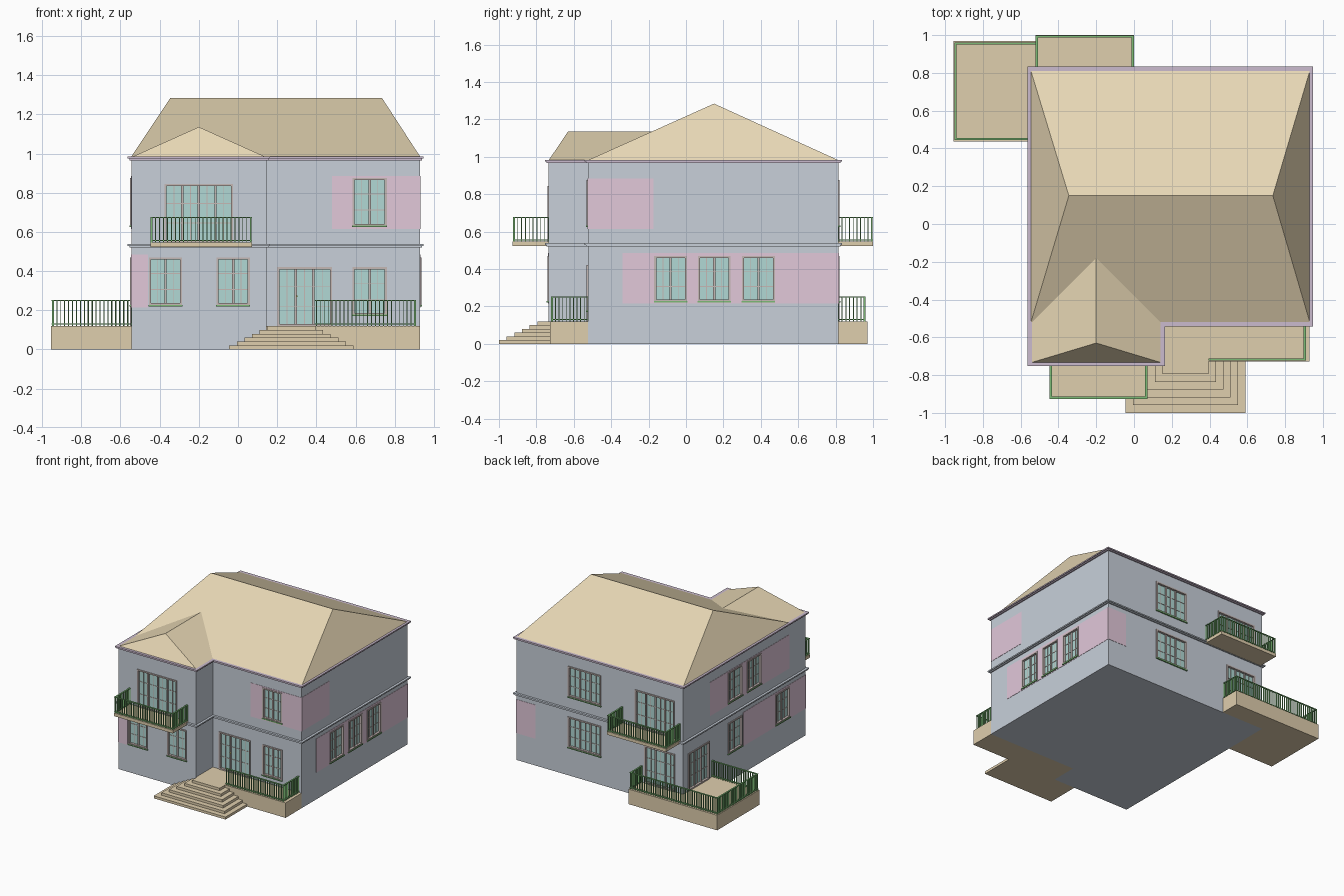
import bpy, bmesh

if "Cube" in bpy.data.objects:
    bpy.data.objects.remove(bpy.data.objects["Cube"])

COLORS = {
    'wall': (0.58, 0.63, 0.70), 'roof': (0.80, 0.68, 0.46), 'base': (0.74, 0.62, 0.42),
    'stone': (0.76, 0.58, 0.70), 'trim': (0.60, 0.50, 0.62), 'glass': (0.44, 0.69, 0.66),
    'frame': (0.56, 0.48, 0.46), 'green': (0.20, 0.50, 0.18), 'brass': (0.85, 0.75, 0.2),
}
MATS = {}
for key, c in COLORS.items():
    MATS[key] = bpy.data.materials.new(key)
    MATS[key].diffuse_color = (*c, 1)


def make(name, bm, color):
    bmesh.ops.recalc_face_normals(bm, faces=bm.faces)
    me = bpy.data.meshes.new(name)
    bm.to_mesh(me)
    bm.free()
    ob = bpy.data.objects.new(name, me)
    bpy.context.collection.objects.link(ob)
    me.materials.append(MATS[color])
    return ob


def box(bm, x0, x1, y0, y1, z0, z1):
    vs = bmesh.ops.create_cube(bm, size=1)['verts']
    for v in vs:
        v.co = ((x0 + x1) / 2 + v.co.x * (x1 - x0), (y0 + y1) / 2 + v.co.y * (y1 - y0),
                (z0 + z1) / 2 + v.co.z * (z1 - z0))


# House outline: main block plus a front wing
X0, XW, X1, YW, Y0, Y1 = -0.545, 0.145, 0.93, -0.735, -0.525, 0.815
# wall id: (axis of the wall normal, outward sign, position)
WALLS = {'wing': ('y', -1, YW), 'front': ('y', -1, Y0), 'back': ('y', 1, Y1),
         'left': ('x', -1, X0), 'right': ('x', 1, X1)}


def wbox(bm, wall, u0, u1, d0, d1, z0, z1):
    """Box in wall coordinates: u along the wall, d outward depth."""
    axis, s, p = WALLS[wall]
    a, b = sorted((p + s * d0, p + s * d1))
    if axis == 'y':
        box(bm, u0, u1, a, b, z0, z1)
    else:
        box(bm, a, b, u0, u1, z0, z1)


def l_slab(bm, o, z0, z1):
    pts = [(X0 - o, YW - o), (XW + o, YW - o), (XW + o, Y0 - o),
           (X1 + o, Y0 - o), (X1 + o, Y1 + o), (X0 - o, Y1 + o)]
    f = bm.faces.new([bm.verts.new((x, y, z0)) for x, y in pts])
    top = bmesh.ops.extrude_face_region(bm, geom=[f])['geom']
    for v in top:
        if isinstance(v, bmesh.types.BMVert):
            v.co.z = z1
    if f.is_valid is False or len(bm.faces) == 7:
        bm.faces.new([v for v in bm.verts if abs(v.co.z - z0) < 1e-6][:6])


# Walls
bm = bmesh.new()
l_slab(bm, 0, 0, 0.975)
walls = make('walls', bm, 'wall')

# Stone panels, laid flush on the walls
bm = bmesh.new()
for wall, u0, u1, z0 in [('front', 0.48, X1, 0.615), ('right', Y0, -0.175, 0.615),
                         ('wing', X0, -0.3, 0.215), ('left', YW, 0.055, 0.215),
                         ('right', -0.34, Y1, 0.215), ('back', 0.76, X1, 0.215),
                         ('left', -0.525, 0.475, 0.615)]:
    if wall == 'wing':
        u1 = -0.46
    wbox(bm, wall, u0, u1, 0, 0.002, z0, z0 + 0.27)
panels = make('stone_panels', bm, 'stone')

# Windows and doors: wall, u range, z range, sash count, has sill
LOW, UP = (0.225, 0.47), (0.63, 0.875)
OPENINGS = [
    ('wing', -0.455, -0.285, *LOW, 2, 1), ('wing', -0.11, 0.06, *LOW, 2, 1),
    ('wing', -0.375, -0.025, 0.545, 0.845, 4, 0),
    ('front', 0.20, 0.48, 0.12, 0.42, 3, 0), ('front', 0.585, 0.76, 0.175, 0.42, 2, 1),
    ('front', 0.585, 0.76, *UP, 2, 1),
    ('right', -0.17, 0.005, *LOW, 2, 1), ('right', 0.063, 0.238, *LOW, 2, 1),
    ('right', 0.30, 0.475, *LOW, 2, 1),
    ('back', 0.18, 0.472, *LOW, 3, 1), ('back', 0.18, 0.472, *UP, 3, 1),
    ('back', -0.47, -0.12, 0.545, 0.845, 4, 0), ('back', -0.475, -0.205, 0.12, 0.42, 3, 0),
    ('left', 0.485, 0.75, 0.12, 0.42, 3, 0), ('left', 0.07, 0.25, *LOW, 2, 1),
    ('left', -0.53, -0.35, *LOW, 2, 1), ('left', 0.07, 0.25, *UP, 2, 1),
    ('left', -0.17, 0.01, *UP, 2, 1),
]
cut, glass, frame, sill = (bmesh.new() for _ in range(4))
T = 0.011
for w, a, b, z0, z1, n, has_sill in OPENINGS:
    wbox(cut, w, a + 0.003, b - 0.003, -0.02, 0.03, z0 + 0.003, z1 - 0.003)
    wbox(glass, w, a + 0.004, b - 0.004, -0.019, -0.012, z0 + 0.004, z1 - 0.004)
    # outer casing
    for u in (a, b - T):
        wbox(frame, w, u, u + T, -0.019, 0.006, z0, z1)
    wbox(frame, w, a + T, b - T, -0.019, 0.006, z1 - T, z1)
    wbox(frame, w, a + T, b - T, -0.019, 0.006, z0, z0 + T)
    # mullions and glazing bars
    step = (b - a - T) / n
    for i in range(n):
        u = a + T / 2 + i * step
        if i:
            wbox(frame, w, u - 0.006, u + 0.006, -0.013, -0.003, z0 + T, z1 - T)
        wbox(frame, w, u + step / 2 - 0.002, u + step / 2 + 0.002, -0.013, -0.008, z0 + T, z1 - T)
    for k in (1, 2):
        z = z0 + (z1 - z0) * k / 3
        wbox(frame, w, a + T, b - T, -0.013, -0.009, z - 0.002, z + 0.002)
    if has_sill:
        wbox(sill, w, a - 0.002, b + 0.002, -0.01, 0.01, z0 - 0.005, z0 + 0.003)
cutter = make('opening_cutter', cut, 'wall')
cutter.hide_render = True
make('window_glass', glass, 'glass')
make('window_frames', frame, 'frame')
make('window_sills', sill, 'green')
for ob in (walls, panels):
    m = ob.modifiers.new('openings', 'BOOLEAN')
    m.object, m.operation, m.solver = cutter, 'DIFFERENCE', 'EXACT'
    bpy.context.view_layer.objects.active = ob
    bpy.ops.object.modifier_apply(modifier=m.name)
bpy.data.objects.remove(cutter)

# Door handle
bm = bmesh.new()
wbox(bm, 'front', 0.297, 0.305, -0.004, 0.006, 0.268, 0.276)
make('door_handle', bm, 'brass')

# Storey belt and eaves cornice
for name, z, color in [('belt_course', 0.52, 'wall'), ('eaves_cornice', 0.966, 'trim')]:
    for tag, o, a, b in [('lower', 0.010, 0, 0.008), ('upper', 0.018, 0.008, 0.018)]:
        bm = bmesh.new()
        l_slab(bm, o, z + a, z + b)
        make(f'{name}_{tag}', bm, color)


# Hip roofs: four eave corners and two ridge ends, ridge along x or y
def hip_roof(name, x0, x1, y0, y1, ridge):
    bm = bmesh.new()
    pts = [(x0, y0, 0.98), (x1, y0, 0.98), (x1, y1, 0.98), (x0, y1, 0.98)] + ridge
    bmesh.ops.convex_hull(bm, input=[bm.verts.new(p) for p in pts])
    bmesh.ops.dissolve_limit(bm, angle_limit=0.01, verts=bm.verts, edges=bm.edges)
    make(name, bm, 'roof')


hip_roof('main_roof', X0 - 0.003, X1 + 0.003, Y0 - 0.003, Y1 + 0.003,
         [(-0.345, 0.15, 1.284), (0.735, 0.15, 1.284)])
hip_roof('wing_roof', X0 - 0.003, XW + 0.003, YW, Y0 - 0.003,
         [(-0.2, -0.63, 1.136), (-0.2, -0.17, 1.136)])

# Porch, back terrace, balconies and steps
for name, dims in [('front_porch', (XW, X1, -0.727, Y0, 0, 0.12)),
                   ('terrace_side', (-0.955, X0, 0.437, 0.97, 0, 0.12)),
                   ('terrace_back', (X0, -0.17, Y1, 0.97, 0, 0.12)),
                   ('front_balcony', (-0.448, 0.072, -0.927, YW, 0.522, 0.547)),
                   ('back_balcony', (-0.522, 0.0, Y1, 1.0, 0.522, 0.547))]:
    bm = bmesh.new()
    box(bm, *dims)
    make(name, bm, 'base')
for i in range(6):
    o = 0.039 * i
    bm = bmesh.new()
    box(bm, -0.045 + o, 0.59 - o, -1.0 + o * 1.05, -0.727, 0.02 * i, 0.02 * (i + 1))
    make(f'step_{i + 1}', bm, 'base')


# Railings: flat bars along a path, with top and bottom rails
def railing(name, path, z0, h=0.132):
    bm = bmesh.new()
    for (xa, ya), (xb, yb) in zip(path, path[1:]):
        along_x = abs(xb - xa) > abs(yb - ya)
        hx, hy = (0.0022, 0.005) if along_x else (0.005, 0.0022)
        n = max(1, round((abs(xb - xa) + abs(yb - ya)) / 0.02))
        for i in range(n + 1):
            x, y = xa + (xb - xa) * i / n, ya + (yb - ya) * i / n
            box(bm, x - hx, x + hx, y - hy, y + hy, z0, z0 + h)
        for za, zb in ((0.008, 0.013), (h - 0.005, h)):
            box(bm, min(xa, xb) - 0.006, max(xa, xb) + 0.006,
                min(ya, yb) - 0.006, max(ya, yb) + 0.006, z0 + za, z0 + zb)
    make(name, bm, 'green')


railing('porch_railing', [(0.4, -0.717), (0.904, -0.717), (0.904, Y0)], 0.12)
railing('terrace_railing', [(X0, 0.45), (-0.945, 0.45), (-0.945, 0.955),
                            (-0.18, 0.955), (-0.18, Y1)], 0.12)
railing('front_balcony_railing', [(-0.441, YW), (-0.441, -0.92), (0.065, -0.92), (0.065, YW)], 0.545)
railing('back_balcony_railing', [(-0.515, Y1), (-0.515, 0.993), (-0.007, 0.993), (-0.007, Y1)], 0.545)

for m in bpy.data.materials:
    if m.users and not m.is_grease_pencil:
        m.use_nodes = True
        m.node_tree.nodes["Principled BSDF"].inputs["Base Color"].default_value = m.diffuse_color
